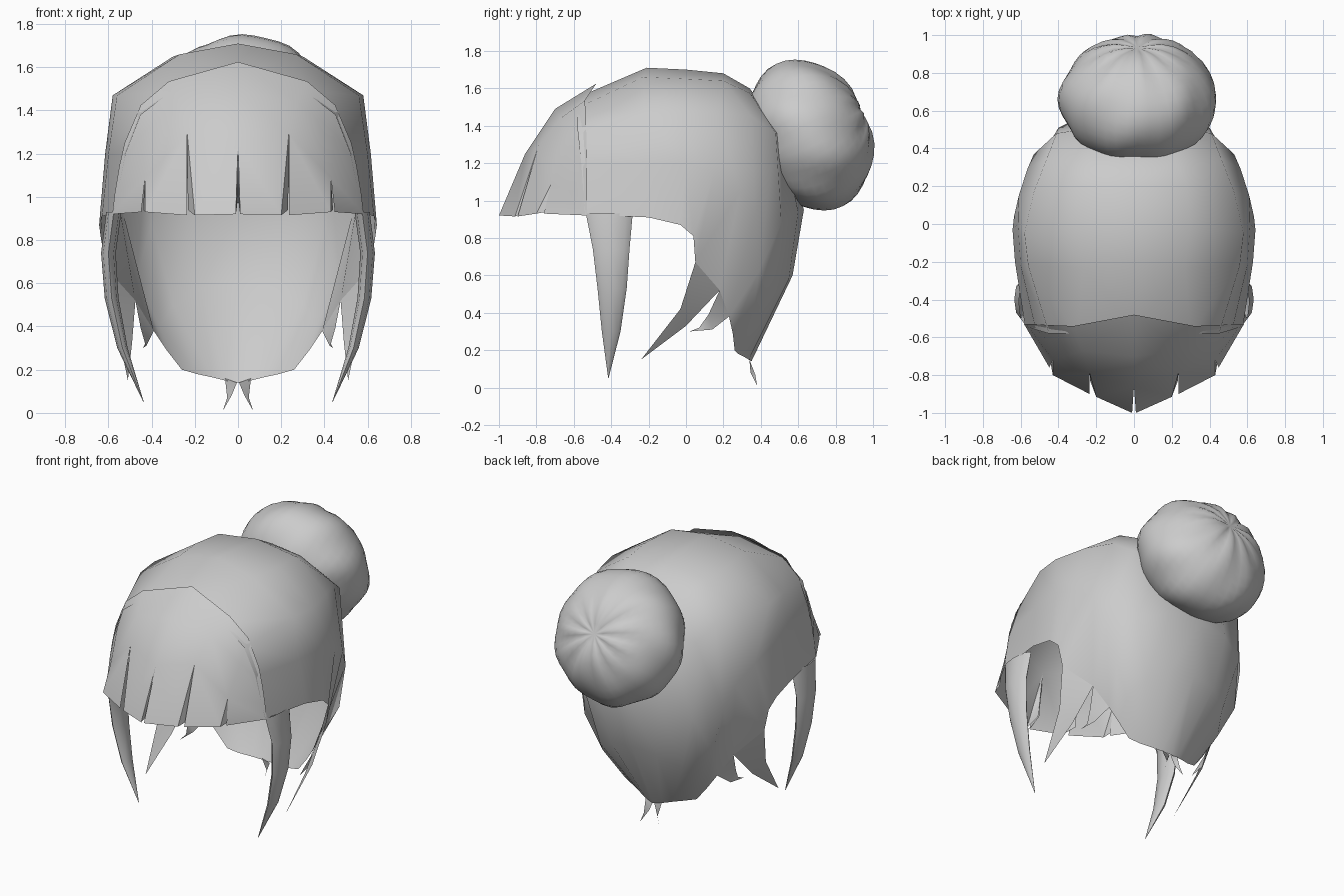
import bpy, bmesh, math
from mathutils import Vector, Matrix

if "Cube" in bpy.data.objects:
    bpy.data.objects.remove(bpy.data.objects["Cube"])

hair = bpy.data.materials.new("hair_grey")
hair.diffuse_color = (0.6, 0.6, 0.6, 1)
hair.use_nodes = True
hair.node_tree.nodes["Principled BSDF"].inputs["Base Color"].default_value = hair.diffuse_color


def make(name, verts, faces, mirror=True, angle=60):
    me = bpy.data.meshes.new(name)
    me.from_pydata([Vector(v) for v in verts], [], faces)
    me.materials.append(hair)
    bm = bmesh.new()
    bm.from_mesh(me)
    if mirror:
        geom = bm.verts[:] + bm.edges[:] + bm.faces[:]
        dup = bmesh.ops.duplicate(bm, geom=geom)["geom"]
        dv = [g for g in dup if isinstance(g, bmesh.types.BMVert)]
        df = [g for g in dup if isinstance(g, bmesh.types.BMFace)]
        for v in dv:
            v.co.x = -v.co.x
        bmesh.ops.reverse_faces(bm, faces=df)
    bmesh.ops.remove_doubles(bm, verts=bm.verts[:], dist=0.0005)
    bm.to_mesh(me)
    bm.free()
    ob = bpy.data.objects.new(name, me)
    bpy.context.collection.objects.link(ob)
    bpy.context.view_layer.objects.active = ob
    ob.select_set(True)
    bpy.ops.object.shade_smooth_by_angle(angle=math.radians(angle))
    ob.select_set(False)
    return ob


def grid(rows):
    n = len(rows[0])
    verts = [p for r in rows for p in r]
    faces = [(i * n + j, i * n + j + 1, (i + 1) * n + j + 1, (i + 1) * n + j)
             for i in range(len(rows) - 1) for j in range(n - 1)]
    return verts, faces


# Cap: half strips from the midline out to the hem, front to nape
cap = [
    [(0, -.56, 1.56), (.30, -.58, 1.495), (.45, -.58, 1.38), (.52, -.56, 1.2), (.577, -.54, .925)],
    [(0, -.21, 1.71), (.27, -.23, 1.66), (.56, -.22, 1.47), (.60, -.22, 1.2), (.63, -.2, .91)],
    [(0, 0, 1.70), (.30, 0, 1.65), (.58, -.05, 1.47), (.615, 0, 1.2), (.643, -.03, .87)],
    [(0, .2, 1.68), (.28, .2, 1.64), (.53, .17, 1.47), (.61, .15, 1.15), (.635, .04, .81)],
    [(0, .34, 1.60), (.22, .34, 1.575), (.46, .35, 1.45), (.565, .29, 1.05), (.61, .05, .67)],
    [(0, .52, 1.36), (.22, .51, 1.36), (.41, .48, 1.36), (.53, .37, .92), (.475, .18, .52)],
    [(0, .63, .95), (.22, .60, .94), (.40, .51, .88), (.47, .39, .62), (.39, .23, .38)],
    [(0, .57, .6), (.17, .55, .58), (.30, .47, .5), (.36, .36, .4), (.33, .25, .29)],
    [(0, .35, .14), (.06, .335, .15), (.12, .31, .165), (.19, .28, .18), (.26, .26, .2)],
]
make("cap", *grid(cap))

# Fringe: three locks per side, split by narrow notches at the hem
c0 = [(0, -.48, 1.625), (0, -.70, 1.49), (0, -.86, 1.25)]
c1 = [(.32, -.54, 1.535), (.27, -.67, 1.44), (.235, -.79, 1.29)]
c2 = [(.45, -.535, 1.425), (.45, -.62, 1.29), (.43, -.72, 1.09)]
c3 = [(.525, -.53, 1.25), (.55, -.53, 1.14), (.57, -.53, 1.02)]
locks = [(c0, (.01, -1, .92), c1, (.20, -.915, .915)),
         (c1, (.235, -.90, .915), c2, (.43, -.80, .93)),
         (c2, (.448, -.76, .93), c3, (.582, -.53, .92))]
fv, ff = [], []
for a, ha, b, hb in locks:
    v, f = grid([[p, q] for p, q in zip(a + [ha], b + [hb])])
    ff += [tuple(i + len(fv) for i in t) for t in f]
    fv += v
make("fringe", fv, ff)

# Lock edges folded inward behind each notch
folds = [(c0[2], (.01, -1, .92), (.004, -.90, .96)),
         (c1[2], (.20, -.915, .915), (.232, -.83, .94)),
         (c2[2], (.43, -.80, .93), (.44, -.745, .94))]
make("fringe_fold", [p for t in folds for p in t], [(i, i + 1, i + 2) for i in (0, 3, 6)])

# Side strands: tapered tubes; each ring is x, y, z, half width x, half width y
rings = [(.575, -.41, .93, .035, .125), (.60, -.40, .74, .034, .098),
         (.585, -.395, .53, .032, .078), (.535, -.40, .30, .024, .05),
         (.437, -.415, .05, .001, .001)]
N = 8
rows = [[(x + a * math.cos(2 * math.pi * k / N), y + b * math.sin(2 * math.pi * k / N), z)
         for k in range(N + 1)] for x, y, z, a, b in rings]
make("side_strand", *grid(rows))

# Ragged locks below the hem behind the ears
make("ear_lock",
     [(.61, .05, .67), (.565, -.03, .42), (.51, -.24, .15), (.49, 0, .33), (.475, .18, .52)],
     [(0, 1, 4), (1, 3, 4), (1, 2, 3)])
make("small_lock",
     [(.475, .18, .52), (.45, .12, .39), (.43, .07, .32), (.44, .02, .30),
      (.425, .14, .31), (.39, .23, .38)],
     [(0, 1, 5), (1, 4, 5), (1, 2, 4), (2, 3, 4)])

# Nape wisps: small curved points
make("nape_wisp",
     [(.005, .34, .14), (.06, .335, .16), (.03, .345, .08), (.05, .37, .07), (.07, .38, .01)],
     [(0, 2, 3, 1), (2, 4, 3)])

# Bun: flattened ball tilted back, with folds gathering at the pole
SEG, RNG = 44, 20
turn = Matrix.Rotation(math.radians(-65), 3, 'X')
rows = []
for i in range(RNG + 1):
    t = math.pi * i / RNG
    row = []
    for k in range(SEG + 1):
        p = 2 * math.pi * (k % SEG) / SEG
        near = math.exp(-((t - .45) / .3) ** 2)
        s = 1.01 + .022 * near * math.sin(11 * p) + math.sin(t) * (
            .014 * math.sin(9 * p + 3 * t) + .014 * math.sin(4 * p + 5 * t))
        s -= .07 * math.exp(-(t / .2) ** 2)
        d = Vector((.41 * math.sin(t) * math.cos(p), .41 * math.sin(t) * math.sin(p),
                    .32 * math.cos(t)))
        row.append(Vector((.02, .66, 1.35)) + turn @ (d * s))
    rows.append(row)
make("bun", *grid(rows), mirror=False)
